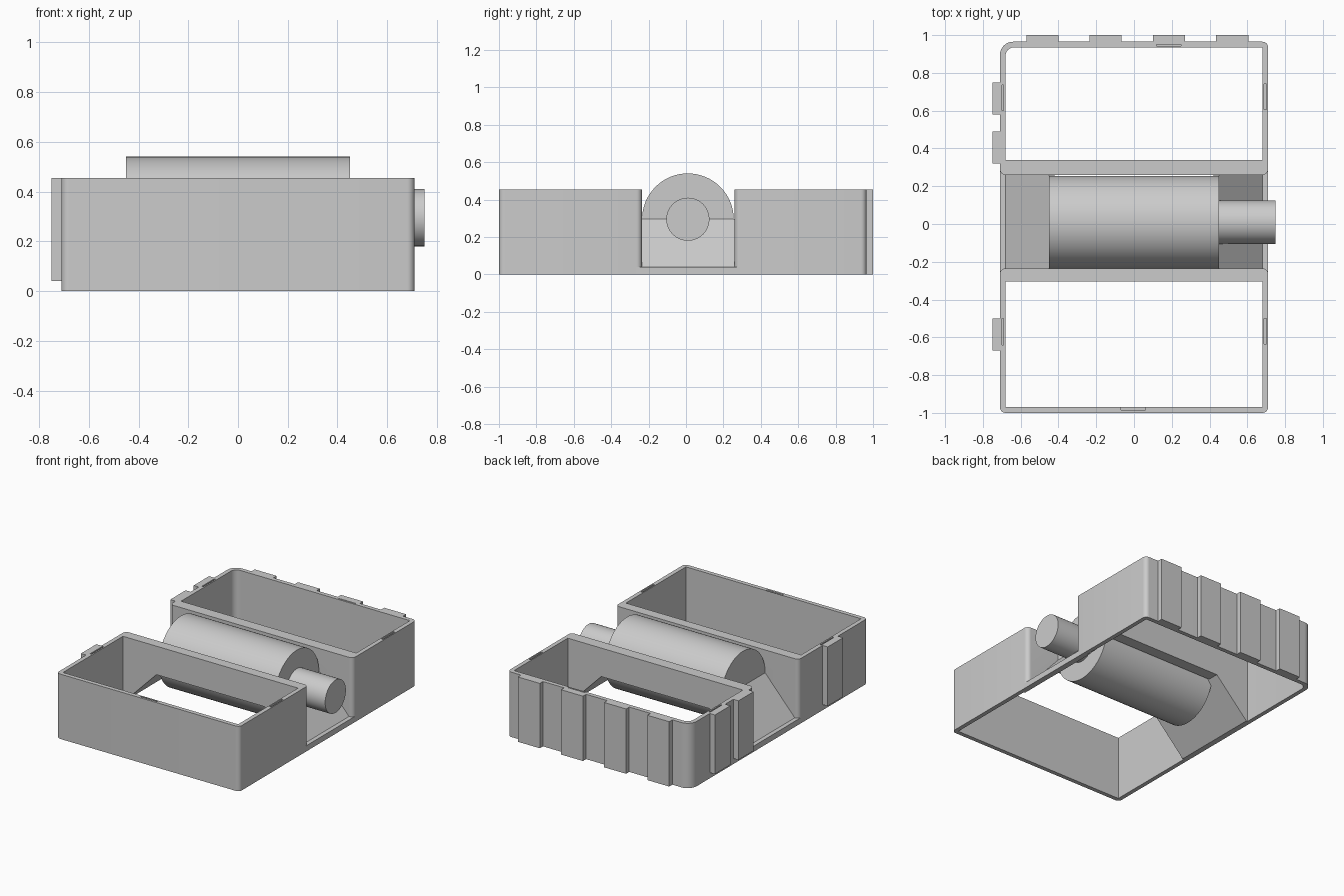
import bpy
import bmesh
from math import sin, cos, pi, radians
from mathutils import Vector

cube = bpy.data.objects.get("Cube")
if cube:
    bpy.data.objects.remove(cube, do_unlink=True)

grey = bpy.data.materials.new("light grey")
grey.use_nodes = True
grey.diffuse_color = (0.6, 0.6, 0.6, 1)
grey.node_tree.nodes["Principled BSDF"].inputs["Base Color"].default_value = (0.6, 0.6, 0.6, 1)

TOP = 0.455          # height of the walls
HALF = 0.71          # half width of the frame
INNER = 0.68         # half width of the openings
FLOOR = 0.04         # height of the low rails
AXIS_Y, AXIS_Z = 0.01, 0.295


def prism(name, points, offset):
    """Extrude a closed outline of 3D points along an offset."""
    bm = bmesh.new()
    base = bm.faces.new([bm.verts.new(p) for p in points])
    out = bmesh.ops.extrude_face_region(bm, geom=[base])
    verts = [g for g in out["geom"] if isinstance(g, bmesh.types.BMVert)]
    bmesh.ops.translate(bm, verts=verts, vec=Vector(offset))
    bmesh.ops.recalc_face_normals(bm, faces=bm.faces)
    mesh = bpy.data.meshes.new(name)
    bm.to_mesh(mesh)
    bm.free()
    mesh.materials.append(grey)
    obj = bpy.data.objects.new(name, mesh)
    bpy.context.collection.objects.link(obj)
    return obj


def block(name, x0, x1, y0, y1, z0, z1):
    corners = [(x0, y0, z0), (x1, y0, z0), (x1, y1, z0), (x0, y1, z0)]
    return prism(name, corners, (0, 0, z1 - z0))


def rounded_block(name, x0, x1, y0, y1, z0, z1, radii):
    """Radii run front right, back right, back left, front left; 0 is sharp."""
    points = []
    corners = [(x1, y0, -1, 1), (x1, y1, -1, -1), (x0, y1, 1, -1), (x0, y0, 1, 1)]
    for i, (cx, cy, sx, sy) in enumerate(corners):
        r = radii[i]
        steps = 8 if r else 0
        for k in range(steps + 1):
            a = pi / 2 * (i - 1) + (pi / 2 * k / steps if steps else 0)
            px = cx + sx * r + r * cos(a) if r else cx
            py = cy + sy * r + r * sin(a) if r else cy
            points.append((px, py, z0))
    return prism(name, points, (0, 0, z1 - z0))


def activate(obj):
    bpy.ops.object.select_all(action='DESELECT')
    obj.select_set(True)
    bpy.context.view_layer.objects.active = obj


def cut(obj, cutter):
    mod = obj.modifiers.new("cut", 'BOOLEAN')
    mod.operation = 'DIFFERENCE'
    mod.solver = 'EXACT'
    mod.object = cutter
    activate(obj)
    bpy.ops.object.modifier_apply(modifier=mod.name)
    bpy.data.objects.remove(cutter, do_unlink=True)


def smooth(obj):
    activate(obj)
    bpy.ops.object.shade_smooth_by_angle(angle=radians(30))


def cradle_cutter():
    """Trapezoid that opens the underside of the cradle walls."""
    outline = [(-0.715, -0.05), (-0.67, 0), (-0.42, 0.255),
               (0.42, 0.255), (0.67, 0), (0.715, -0.05)]
    return prism("cradle_cutter", [(x, -0.4, z) for x, z in outline], (0, 0.8, 0))


def walled_bay(name, outer, inner, outer_radii, inner_radii, slots):
    """Open rectangular bay with a thick cradle wall and slots in its rim."""
    bay = rounded_block(name, -HALF, HALF, *outer, 0, TOP, outer_radii)
    cut(bay, rounded_block("hole", -INNER, INNER, *inner, -0.1, TOP + 0.1, inner_radii))
    cut(bay, cradle_cutter())
    for x0, x1, y0, y1 in slots:
        cut(bay, block("slot", x0, x1, y0, y1, TOP - 0.03, TOP + 0.1))
    smooth(bay)


# Front and back bays
walled_bay("front_bay", (-1, -0.235), (-0.97, -0.305),
           (0.03, 0.03, 0.03, 0.03), (0, 0, 0, 0),
           [(-0.07, 0.06, -0.985, -0.972),
            (-0.705, -0.69, -0.64, -0.5), (0.688, 0.702, -0.635, -0.5)])
walled_bay("back_bay", (0.26, 0.965), (0.34, 0.935),
           (0.03, 0.03, 0.07, 0.03), (0, 0, 0.045, 0),
           [(0.12, 0.25, 0.943, 0.957),
            (-0.705, -0.69, 0.6, 0.735), (0.688, 0.702, 0.605, 0.74)])

# Low side rails and sloped end plates between the bays
for side, label in ((1, "left"), (-1, "right")):
    xs = sorted((side * 0.67, side * HALF))
    block(label + "_rail", *xs, -0.28, 0.31, 0, FLOOR)
    slope = [(0.68, 0), (0.68, FLOOR), (0.45, AXIS_Z), (0.42, AXIS_Z),
             (0.42, 0.255), (0.67, 0)]
    prism(label + "_slope", [(side * x, -0.3, z) for x, z in slope], (0, 0.635, 0))

# Motor body and shaft
for name, x0, x1, r in (("motor_body", -0.45, 0.45, 0.245), ("motor_shaft", 0.44, 0.75, 0.115)):
    ring = [(x0, AXIS_Y + r * cos(2 * pi * k / 64), AXIS_Z + r * sin(2 * pi * k / 64))
            for k in range(64)]
    smooth(prism(name, ring, (x1 - x0, 0, 0)))

# Grip ribs on the back wall and on the right wall
for i in range(4):
    x = -0.57 + 0.335 * i
    block(f"back_rib_{i + 1}", x, x + 0.17, 0.95, 1.0, 0, TOP)
for i, y in enumerate((-0.67, 0.32, 0.58)):
    block(f"side_rib_{i + 1}", -0.75, -0.70, y, y + 0.17, FLOOR, TOP)
